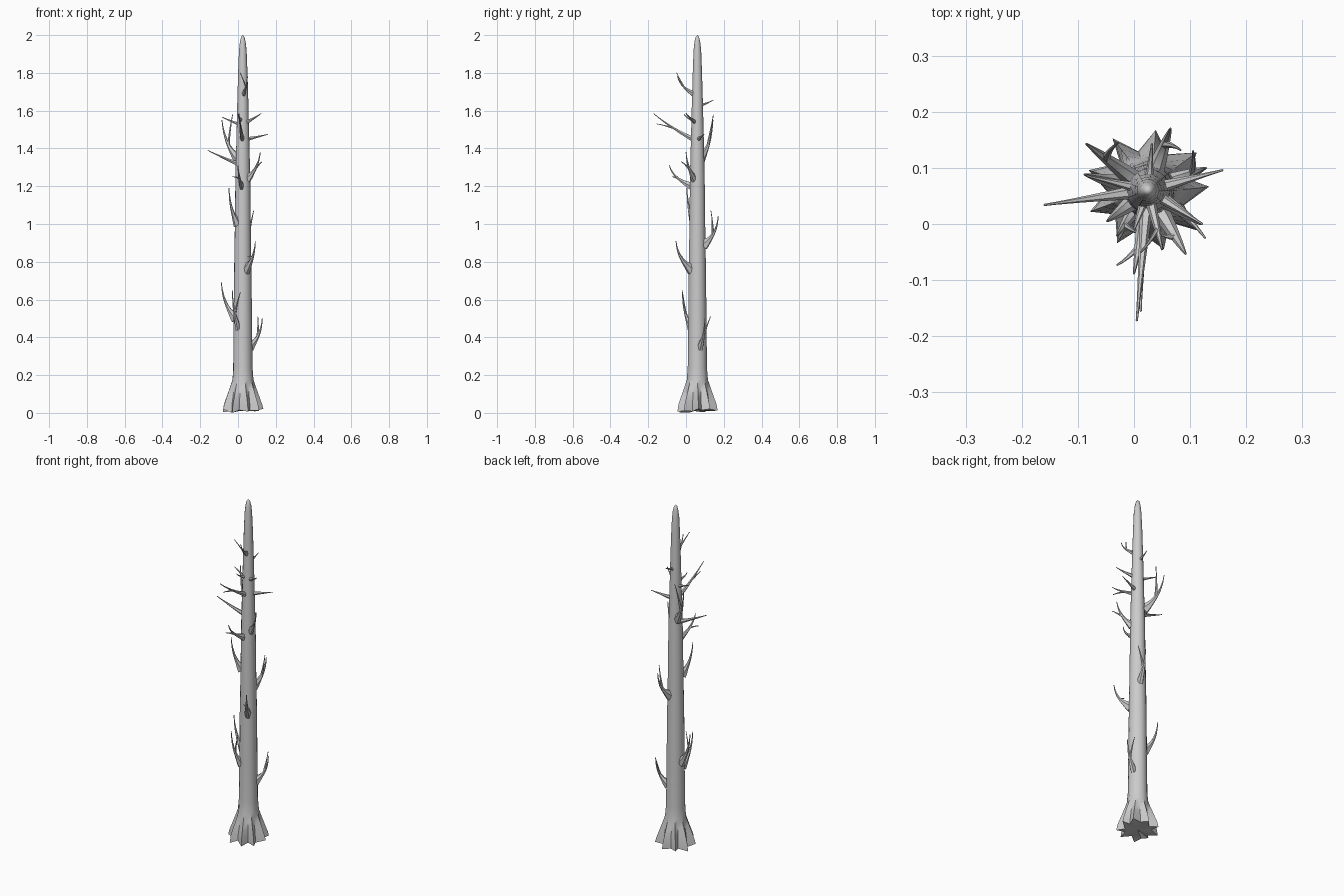
import bpy, bmesh, math, random
from mathutils import Vector

if "Cube" in bpy.data.objects:
    bpy.data.objects.remove(bpy.data.objects["Cube"])

random.seed(4)
CX, CY = 0.025, 0.06
SIDES, LOBES = 18, 9

# Trunk profile: height, radius, root lobe depth
PROFILE = [(0.012, 0.093, 0.24), (0.045, 0.089, 0.22), (0.09, 0.077, 0.18),
           (0.135, 0.065, 0.12), (0.175, 0.055, 0.05), (0.24, 0.051, 0.02),
           (0.45, 0.049, 0.02), (0.75, 0.046, 0.02), (1.0, 0.042, 0.02),
           (1.25, 0.039, 0.03), (1.45, 0.034, 0.03), (1.65, 0.029, 0.03),
           (1.82, 0.024, 0.03), (1.92, 0.020, 0.04), (1.965, 0.015, 0.05),
           (1.99, 0.009, 0.05)]


def trunk_radius(z):
    for (z0, r0, _), (z1, r1, _) in zip(PROFILE, PROFILE[1:]):
        if z <= z1:
            return r0 + (r1 - r0) * (z - z0) / (z1 - z0)
    return 0.01


def skin(bm, rings):
    for a, b in zip(rings, rings[1:]):
        n = len(a)
        for i in range(n):
            bm.faces.new((a[i], a[(i + 1) % n], b[(i + 1) % n], b[i]))


def finish(bm, name, angle):
    bmesh.ops.recalc_face_normals(bm, faces=bm.faces)
    mesh = bpy.data.meshes.new(name)
    bm.to_mesh(mesh)
    bm.free()
    ob = bpy.data.objects.new(name, mesh)
    bpy.context.collection.objects.link(ob)
    bpy.ops.object.select_all(action='DESELECT')
    ob.select_set(True)
    bpy.context.view_layer.objects.active = ob
    bpy.ops.object.shade_smooth_by_angle(angle=math.radians(angle))
    return ob


# Trunk with ridged root flare
bm = bmesh.new()
lobe_size = [random.uniform(0.85, 1.1) for _ in range(SIDES)]
twist = [random.uniform(-0.1, 0.1) for _ in range(SIDES)]
foot = [random.uniform(-0.012, 0.012) for _ in range(SIDES)]
rings = []
for k, (z, r, depth) in enumerate(PROFILE):
    ring = []
    for i in range(SIDES):
        flare = depth / 0.24
        a = 2 * math.pi * i / SIDES + twist[i] * flare
        rr = r * (1 + depth * (0.8 if i % 2 == 0 else -1)
                  * (lobe_size[i] if k < 5 else random.uniform(0.2, 1)))
        zz = z + (foot[i] if k == 0 else 0)
        ring.append(bm.verts.new((CX + rr * math.cos(a), CY + rr * math.sin(a), zz)))
    rings.append(ring)
skin(bm, rings)
top = bm.verts.new((CX, CY, 2.0))
under = bm.verts.new((CX, CY, 0.015))
for i in range(SIDES):
    j = (i + 1) % SIDES
    bm.faces.new((rings[-1][i], rings[-1][j], top))
    bm.faces.new((rings[0][j], rings[0][i], under))
finish(bm, "trunk", 40)


def tube(bm, path, r0, r1, collar, sides=6):
    """Tapered six-sided limb along a path, stretched upright at the collar."""
    rings = []
    n = len(path) - 1
    for k, p in enumerate(path):
        d = (path[min(k + 1, n)] - path[max(k - 1, 0)]).normalized()
        side = d.cross(Vector((0, 0, 1)))
        side = side.normalized() if side.length > 0.05 else Vector((1, 0, 0))
        up = side.cross(d).normalized()
        t = k / n
        r = r1 + (r0 - r1) * (1 - t) ** 1.4
        s = 1 + collar * max(0, 1 - 3 * t)
        rings.append([bm.verts.new(p + side * r * math.cos(q) + up * r * s * math.sin(q))
                      for q in (2 * math.pi * i / sides for i in range(sides))])
    skin(bm, rings)
    bm.faces.new(rings[0])
    tip = bm.verts.new(path[-1] + (path[-1] - path[-2]).normalized() * r1)
    for i in range(sides):
        bm.faces.new((rings[-1][i], rings[-1][(i + 1) % sides], tip))


def curve(a, b, c, n):
    return [a * (1 - t) ** 2 + b * 2 * t * (1 - t) + c * t * t
            for t in (i / n for i in range(n + 1))]


def branch(name, z, r, curl, tip, fork=None):
    """Limb from the trunk at height z; curl 1 sweeps out then up, 0 is straight."""
    tip = Vector(tip)
    out = Vector((tip.x - CX, tip.y - CY, 0)).normalized()
    start = Vector((CX, CY, z)) + out * trunk_radius(z) * 0.75
    span = tip - start
    flat = Vector((span.x, span.y, 0))
    ctrl = start + flat * (0.5 + 0.45 * curl) + Vector((0, 0, span.z * (0.5 - 0.15 * curl)))
    bm = bmesh.new()
    path = curve(start, ctrl, tip, 7)
    tube(bm, path, r, 0.002, 1.0 * curl)
    if fork:
        fork = Vector(fork)
        root = path[3]
        mid = (root + fork) / 2 + (path[4] - path[3]) * 0.35
        tube(bm, curve(root, mid, fork, 4), r * 0.45, 0.0018, 0)
    finish(bm, name, 35)


# Branches from bottom to top: base height, thickness, curl, tip, optional fork tip
BRANCHES = [
    (0.35, 0.016, 1.0, (0.128, 0.10, 0.50), (0.105, 0.13, 0.51)),
    (0.45, 0.014, 0.9, (-0.03, -0.02, 0.65), (0.013, -0.018, 0.64)),
    (0.50, 0.017, 0.9, (-0.088, 0.088, 0.69), None),
    (0.76, 0.018, 0.9, (0.092, -0.053, 0.91), (0.05, -0.02, 0.83)),
    (0.89, 0.017, 1.0, (0.065, 0.170, 1.04), (0.083, 0.132, 1.07)),
    (1.00, 0.016, 0.9, (-0.048, 0.005, 1.19), None),
    (1.20, 0.013, 0.8, (0.0, -0.088, 1.31), (-0.03, -0.073, 1.25)),
    (1.24, 0.014, 0.8, (0.118, 0.0, 1.38), (0.127, -0.025, 1.33)),
    (1.32, 0.012, 0.1, (-0.16, 0.034, 1.39), None),
    (1.34, 0.018, 0.8, (-0.085, 0.143, 1.55), (-0.028, 0.145, 1.58)),
    (1.45, 0.011, 0.1, (0.158, 0.096, 1.475), None),
    (1.45, 0.012, 0.2, (0.005, -0.172, 1.585), (0.012, -0.155, 1.53)),
    (1.53, 0.009, 0.1, (-0.082, 0.085, 1.565), None),
    (1.54, 0.010, 0.2, (0.122, 0.0, 1.585), None),
    (1.55, 0.008, 0.6, (0.0, -0.01, 1.58), None),
    (1.69, 0.010, 0.7, (0.05, -0.045, 1.78), (0.012, -0.05, 1.80)),
    (1.63, 0.008, 0.2, (0.032, 0.143, 1.655), None),
]
for i, spec in enumerate(BRANCHES):
    branch(f"branch_{i + 1:02d}", *spec)
